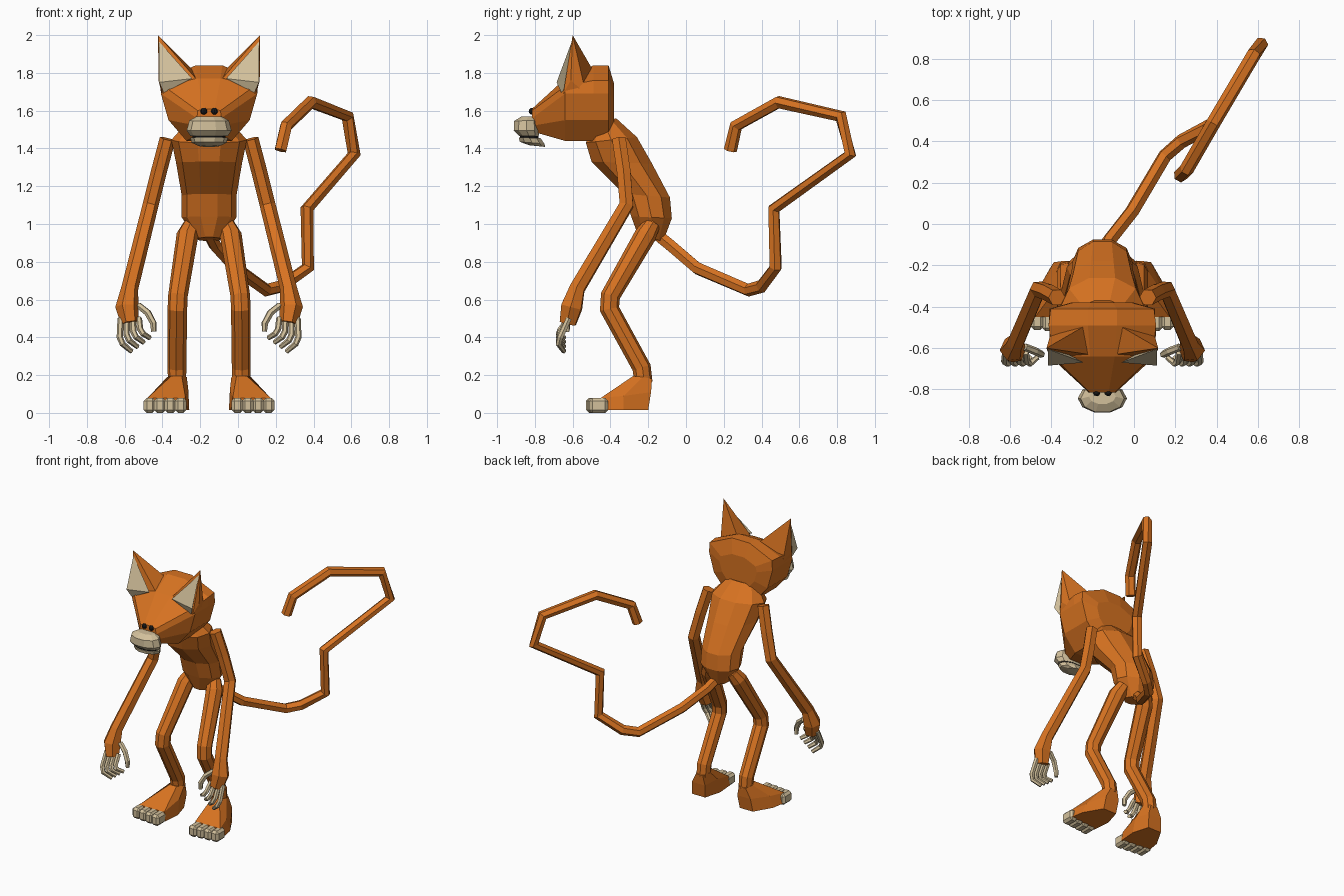
import bpy, bmesh, math
from mathutils import Vector

CX = -0.153  # symmetry plane of the body


def material(name, rgb):
    m = bpy.data.materials.new(name)
    m.diffuse_color = (*rgb, 1)
    return m


FUR = material("orange_fur", (0.68, 0.17, 0.015))
SKIN = material("pale_skin", (0.65, 0.53, 0.33))
DARK = material("dark", (0.01, 0.01, 0.01))


def make(name, verts, faces, mat):
    bm = bmesh.new()
    vs = [bm.verts.new(v) for v in verts]
    for f in faces:
        bm.faces.new([vs[i] for i in f])
    bmesh.ops.recalc_face_normals(bm, faces=bm.faces)
    me = bpy.data.meshes.new(name)
    bm.to_mesh(me)
    bm.free()
    me.materials.append(mat)
    ob = bpy.data.objects.new(name, me)
    bpy.context.collection.objects.link(ob)
    return ob


def loft(name, rings, mat):
    """Skin equal-sized rings of points and cap both ends."""
    n = len(rings[0])
    verts = [p for r in rings for p in r]
    faces = [(k * n + i, k * n + (i + 1) % n, (k + 1) * n + (i + 1) % n, (k + 1) * n + i)
             for k in range(len(rings) - 1) for i in range(n)]
    faces += [tuple(range(n)), tuple(range(len(verts) - n, len(verts)))]
    return make(name, verts, faces, mat)


def oval(front, back, w, n=10):
    """Ring centred on the body, given front and back (y, z) and half width."""
    f, b = Vector((CX, *front)), Vector((CX, *back))
    c, d = (f + b) / 2, (f - b) / 2
    k = 1 / math.cos(math.pi / n)
    angles = [2 * math.pi * (i + 0.5) / n for i in range(n)]
    return [c + d * k * math.cos(a) + Vector((w * math.sin(a), 0, 0)) for a in angles]


def tube(name, path, radii, mat, n=6):
    pts = [Vector(p) for p in path]
    nrm = Vector((1, 0, 0.01))
    rings = []
    for i, p in enumerate(pts):
        a = (p - pts[max(i - 1, 0)]).normalized()
        b = (pts[min(i + 1, len(pts) - 1)] - p).normalized()
        t = (a + b).normalized()
        nrm = (nrm - t * nrm.dot(t)).normalized()
        bi = t.cross(nrm)
        rings.append([p + radii[i] * (nrm * math.cos(2 * math.pi * j / n) + bi * math.sin(2 * math.pi * j / n))
                      for j in range(n)])
    return loft(name, rings, mat)


def P(s, u, y, z):
    return (CX + s * u, y, z)


# torso
loft("torso", [oval(*r) for r in [
    ((-0.50, 1.51), (-0.37, 1.56), 0.12),
    ((-0.53, 1.43), (-0.26, 1.46), 0.20),
    ((-0.50, 1.33), (-0.18, 1.32), 0.175),
    ((-0.33, 1.16), (-0.085, 1.14), 0.145),
    ((-0.29, 1.04), (-0.075, 1.03), 0.145),
    ((-0.25, 0.93), (-0.12, 0.91), 0.065)]], FUR)

# head: half profiles (u, z) set along y
side = [(0.255, 1.69), (0.215, 1.55), (0.12, 1.44)]
sections = [
    (-0.38, [(0.05, 1.74), (0.14, 1.70), (0.15, 1.66), (0.13, 1.59), (0.08, 1.53)]),
    (-0.41, [(0.07, 1.84), (0.25, 1.76)] + side),
    (-0.49, [(0.07, 1.84), (0.26, 1.76)] + side),
    (-0.64, [(0.06, 1.77), (0.24, 1.73)] + side),
    (-0.815, [(0.03, 1.61), (0.06, 1.60), (0.065, 1.56), (0.06, 1.52), (0.03, 1.49)])]
loft("head", [[P(1, u, y, z) for u, z in h] + [P(-1, u, y, z) for u, z in reversed(h)]
              for y, h in sections], FUR)

# muzzle, mouth and jaw
loft("muzzle", [oval(*r) for r in [
    ((-0.87, 1.57), (-0.80, 1.57), 0.065),
    ((-0.91, 1.545), (-0.78, 1.55), 0.105),
    ((-0.912, 1.495), (-0.775, 1.495), 0.119),
    ((-0.885, 1.467), (-0.78, 1.467), 0.10)]], SKIN)
loft("mouth", [oval((-0.88, z), (-0.78, z), 0.088) for z in (1.45, 1.475)], DARK)
loft("jaw", [oval(*r) for r in [
    ((-0.885, 1.458), (-0.77, 1.455), 0.10),
    ((-0.88, 1.435), (-0.75, 1.425), 0.092),
    ((-0.83, 1.417), (-0.745, 1.408), 0.055)]], SKIN)

for s, label in ((-1, "right"), (1, "left")):
    # eye
    bpy.ops.mesh.primitive_uv_sphere_add(segments=8, ring_count=6, radius=0.018,
                                         location=P(s, 0.028, -0.815, 1.597))
    eye = bpy.context.object
    eye.name = label + "_eye"
    eye.data.materials.append(DARK)

    # ear and its pale inner panel
    make(label + "_ear", [P(s, *v) for v in [
        (0.27, -0.60, 2.0), (0.08, -0.49, 1.81), (0.07, -0.63, 1.77),
        (0.245, -0.65, 1.69), (0.268, -0.61, 1.76), (0.25, -0.53, 1.69)]],
        [(0, 1, 2), (0, 2, 3), (0, 3, 4), (0, 4, 5), (0, 5, 1), (1, 2, 3), (1, 3, 5), (3, 4, 5)], FUR)
    make(label + "_inner_ear", [P(s, *v) for v in [
        (0.264, -0.605, 1.965), (0.09, -0.67, 1.77), (0.24, -0.66, 1.695),
        (0.264, -0.685, 1.75), (0.22, -0.60, 1.77)]],
        [(0, 1, 3), (1, 2, 3), (0, 4, 1), (1, 4, 2), (2, 4, 3), (0, 3, 4)], SKIN)

    # arm with palm
    tube(label + "_arm", [P(s, *v) for v in [
        (0.22, -0.355, 1.45), (0.265, -0.33, 1.28), (0.31, -0.315, 1.10), (0.42, -0.575, 0.66),
        (0.435, -0.605, 0.56), (0.42, -0.625, 0.475)]],
        [0.042, 0.042, 0.042, 0.045, 0.062, 0.048], FUR)

    # fingers and thumb
    for k in range(4):
        tube(f"{label}_finger_{k + 1}", [P(s, *v) for v in [
            (0.468 - 0.032 * k, -0.62, 0.50), (0.473 - 0.036 * k, -0.665, 0.40 + 0.014 * k),
            (0.458 - 0.036 * k, -0.675, 0.365 + 0.018 * k), (0.41 - 0.032 * k, -0.645, 0.325 + 0.024 * k)]],
            [0.017, 0.017, 0.016, 0.013], SKIN)
    tube(label + "_thumb", [P(s, *v) for v in [
        (0.375, -0.595, 0.57), (0.325, -0.615, 0.53), (0.295, -0.63, 0.475), (0.293, -0.63, 0.43)]],
        [0.018, 0.019, 0.018, 0.014], SKIN)

    # leg
    tube(label + "_leg", [P(s, *v) for v in [
        (0.09, -0.18, 1.00), (0.115, -0.215, 0.94), (0.165, -0.40, 0.62), (0.168, -0.405, 0.55),
        (0.17, -0.235, 0.24), (0.17, -0.225, 0.16)]],
        [0.045, 0.058, 0.052, 0.052, 0.05, 0.048], FUR, 8)

    # foot: sole, instep and ankle outlines
    sole = [(0.115, -0.45), (0.34, -0.45), (0.32, -0.33), (0.245, -0.20), (0.14, -0.20), (0.105, -0.32)]
    instep = [(0.125, -0.45, 0.08), (0.325, -0.45, 0.08), (0.29, -0.33, 0.09), (0.235, -0.185, 0.11),
              (0.13, -0.185, 0.11), (0.11, -0.30, 0.12)]
    ankle = [(0.145, -0.28, 0.195), (0.20, -0.28, 0.195), (0.222, -0.23, 0.19), (0.2, -0.18, 0.18),
             (0.145, -0.18, 0.18), (0.118, -0.23, 0.19)]
    loft(label + "_foot", [[P(s, u, y, 0.015) for u, y in sole],
                           [P(s, *v) for v in instep], [P(s, *v) for v in ankle]], FUR)

    # toes: bevelled blocks
    for k in range(4):
        bm = bmesh.new()
        bmesh.ops.create_cube(bm, size=1)
        bmesh.ops.scale(bm, vec=(0.062, 0.10, 0.08), verts=bm.verts)
        bmesh.ops.bevel(bm, geom=bm.edges[:], offset=0.016, segments=1, affect='EDGES')
        me = bpy.data.meshes.new("toe")
        bm.to_mesh(me)
        bm.free()
        me.materials.append(SKIN)
        toe = bpy.data.objects.new(f"{label}_toe_{k + 1}", me)
        toe.location = P(s, 0.15 + 0.055 * k, -0.48 + 0.006 * k, 0.04)
        bpy.context.collection.objects.link(toe)

# tail
tail = [(-0.153, -0.16, 0.95), (-0.12, -0.08, 0.885), (-0.01, 0.06, 0.765), (0.15, 0.33, 0.65),
        (0.23, 0.40, 0.67), (0.37, 0.475, 0.77), (0.365, 0.465, 1.08), (0.615, 0.87, 1.37),
        (0.58, 0.82, 1.57), (0.385, 0.49, 1.645), (0.255, 0.265, 1.52), (0.225, 0.235, 1.39)]
tube("tail", tail, [0.035] * len(tail), FUR)
